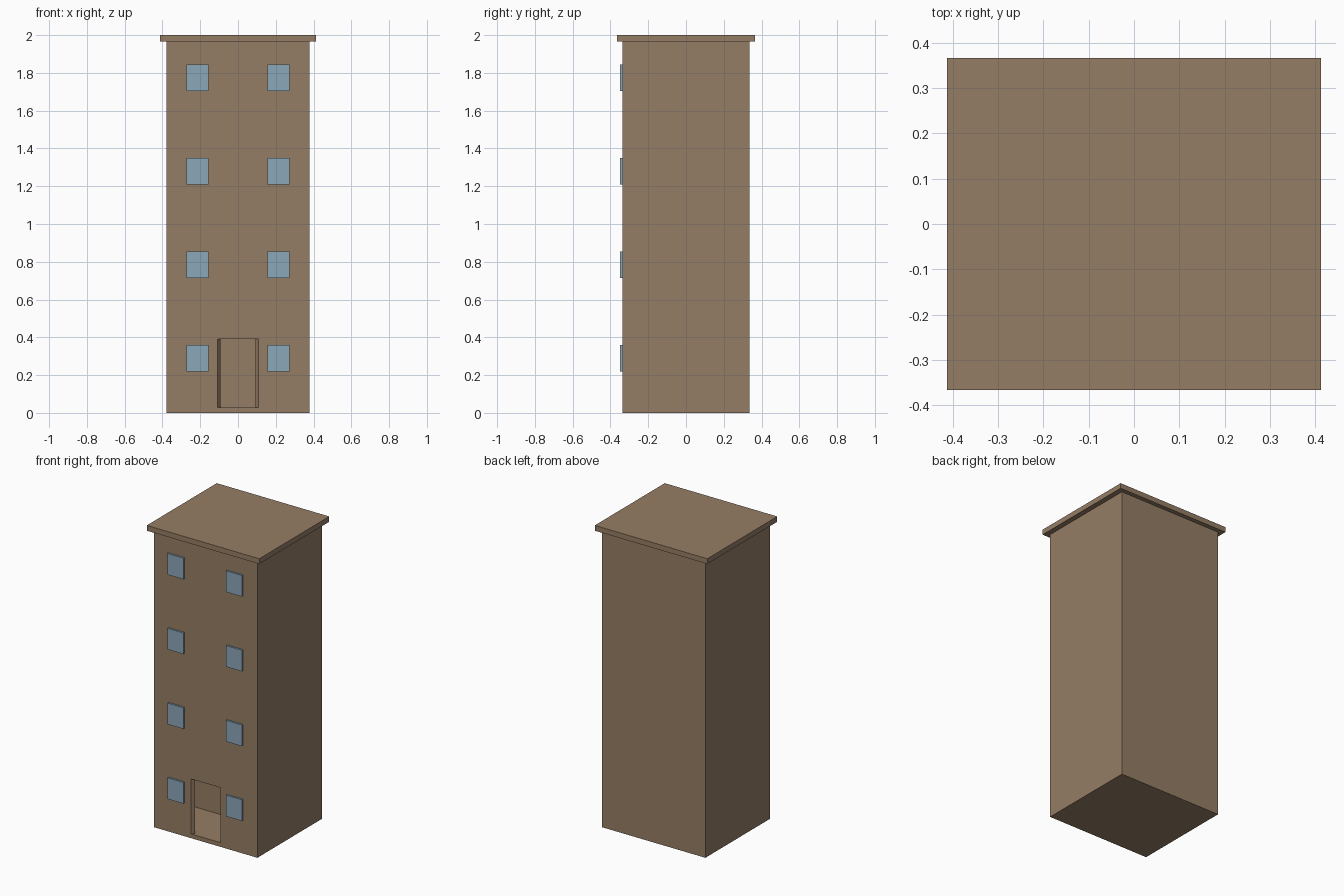
import bpy
import bmesh

default = bpy.data.objects.get("Cube")
if default:
    bpy.data.objects.remove(default, do_unlink=True)


def material(name, rgb):
    mat = bpy.data.materials.new(name)
    mat.use_nodes = True
    mat.diffuse_color = (*rgb, 1)
    bsdf = next(n for n in mat.node_tree.nodes if n.type == 'BSDF_PRINCIPLED')
    bsdf.inputs["Base Color"].default_value = (*rgb, 1)
    bsdf.inputs["Roughness"].default_value = 0.9
    return mat


def prism(name, plan, z0, z1, mat):
    """Extrude a counter-clockwise plan outline from z0 up to z1."""
    bm = bmesh.new()
    base = bm.faces.new([bm.verts.new((x, y, z0)) for x, y in plan])
    top = bmesh.ops.extrude_face_region(bm, geom=[base])["geom"]
    for v in top:
        if isinstance(v, bmesh.types.BMVert):
            v.co.z = z1
    bmesh.ops.recalc_face_normals(bm, faces=bm.faces)
    mesh = bpy.data.meshes.new(name)
    bm.to_mesh(mesh)
    bm.free()
    mesh.materials.append(mat)
    obj = bpy.data.objects.new(name, mesh)
    bpy.context.collection.objects.link(obj)
    return obj


def box(name, x0, x1, y0, y1, z0, z1, mat):
    return prism(name, [(x0, y0), (x1, y0), (x1, y1), (x0, y1)], z0, z1, mat)


brown = material("brown_plaster", (0.30, 0.207, 0.13))
blue = material("window_blue", (0.26, 0.39, 0.49))

# Tower body and flat overhanging roof
FRONT = -0.337
body = box("tower_body", -0.378, 0.378, FRONT, -FRONT, 0, 1.965, brown)
box("roof_slab", -0.412, 0.412, -0.366, 0.366, 1.965, 2, brown)

# Splayed doorway opening into a ground floor room
half_plan = [(0.122, FRONT - 0.02), (0.093, FRONT + 0.02),
             (0.36, FRONT + 0.02), (0.36, -0.01)]
plan = half_plan + [(-x, y) for x, y in reversed(half_plan)]
room = prism("room_cutter", plan, 0.028, 0.392, brown)
room.hide_render = True
cut = body.modifiers.new("doorway", 'BOOLEAN')
cut.operation = 'DIFFERENCE'
cut.solver = 'EXACT'
cut.object = room
bpy.context.view_layer.objects.active = body
bpy.ops.object.modifier_apply(modifier=cut.name)
bpy.data.objects.remove(room, do_unlink=True)

# Window panes, two on each of four floors
for floor in range(4):
    z = 0.29 + floor * 0.495
    for side, x in (("right", -0.214), ("left", 0.214)):
        box(f"window_{side}_{floor + 1}", x - 0.059, x + 0.059,
            FRONT - 0.012, FRONT + 0.005, z - 0.07, z + 0.07, blue)
